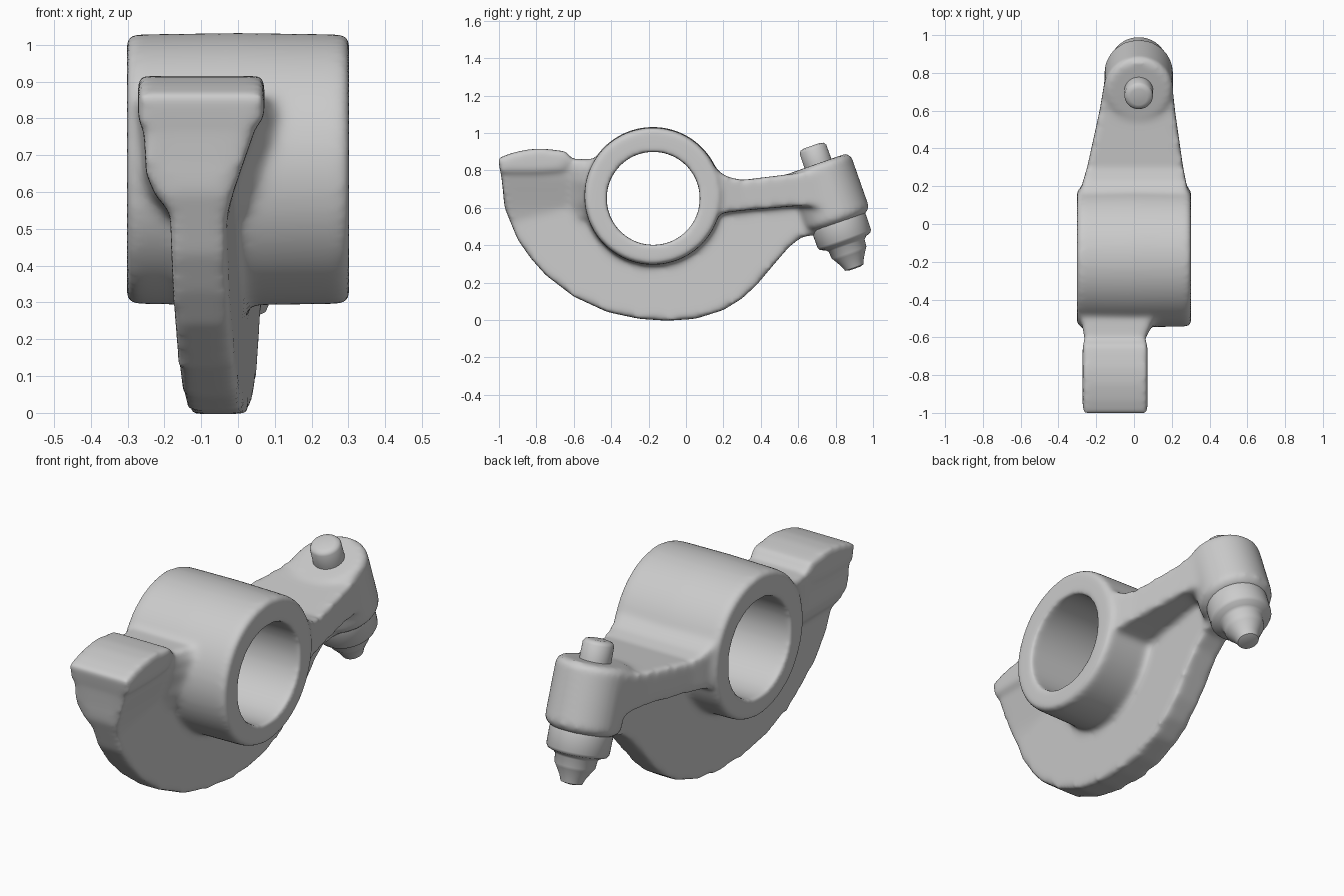
import bpy, bmesh, math
from mathutils import Vector

if "Cube" in bpy.data.objects:
    bpy.data.objects.remove(bpy.data.objects["Cube"])


def loft(name, loops):
    """Closed skin through a list of equal-length vertex loops, capped at both ends."""
    bm = bmesh.new()
    rings = [[bm.verts.new(p) for p in loop] for loop in loops]
    n = len(rings[0])
    for a, b in zip(rings, rings[1:]):
        for i in range(n):
            j = (i + 1) % n
            bm.faces.new((a[i], a[j], b[j], b[i]))
    bm.faces.new(rings[0])
    bm.faces.new(rings[-1])
    bmesh.ops.recalc_face_normals(bm, faces=bm.faces)
    mesh = bpy.data.meshes.new(name)
    bm.to_mesh(mesh)
    bm.free()
    ob = bpy.data.objects.new(name, mesh)
    bpy.context.collection.objects.link(ob)
    return ob


def turned(name, origin, axis, profile, sides=64):
    """Round part from (radius, distance along axis) pairs."""
    o, a = Vector(origin), Vector(axis).normalized()
    u = a.orthogonal().normalized()
    v = a.cross(u)
    ang = [2 * math.pi * i / sides for i in range(sides)]
    return loft(name, [[o + a * t + (u * math.cos(k) + v * math.sin(k)) * r
                        for k in ang] for r, t in profile])


def plate(name, outline, x_low, x_high):
    """Side-view outline (y, z) given thickness; x_low and x_high are functions of y."""
    return loft(name, [[(f(y), y, z) for y, z in outline] for f in (x_low, x_high)])


# Hub around the shaft
hub = turned("rocker_body", (0, -0.177, 0.662), (1, 0, 0),
             [(0.352, -0.302), (0.366, -0.285), (0.37, 0), (0.366, 0.285), (0.352, 0.302)], 96)

# Crescent web, running slightly diagonally from pad to socket
web_outline = [(-0.99, 0.80), (-0.97, 0.60), (-0.90, 0.43), (-0.83, 0.33), (-0.75, 0.24),
               (-0.60, 0.125), (-0.42, 0.042), (-0.25, 0.006), (-0.10, -0.004), (0.05, 0.006),
               (0.20, 0.053), (0.30, 0.115), (0.38, 0.19), (0.46, 0.285), (0.55, 0.39),
               (0.62, 0.445), (0.74, 0.46), (0.74, 0.68), (0.20, 0.66), (-0.17, 0.66),
               (-0.60, 0.78)]
mid = lambda y: -0.055 + 0.07 * (y + 0.15)
web = plate("web", web_outline, lambda y: mid(y) - 0.077, lambda y: mid(y) + 0.077)

# Contact pad with its curved top
pad = plate("pad", [(-1.005, 0.865), (-0.93, 0.893), (-0.85, 0.911), (-0.77, 0.916),
                    (-0.69, 0.908), (-0.64, 0.90), (-0.615, 0.865), (-0.66, 0.80),
                    (-0.80, 0.79), (-0.993, 0.79)],
            lambda y: -0.272, lambda y: 0.072)

# Neck joining pad, web and hub: z, left x, right x, front y
neck = loft("neck", [[(l, y, z), (r, y, z), (r, -0.62, z), (r + f, -0.45, z),
                      (l - 0.03, -0.45, z), (l, -0.62, z)]
                     for z, l, r, y, f in [(0.53, -0.17, -0.03, -0.935, 0.06),
                                           (0.59, -0.225, -0.015, -0.96, 0.11),
                                           (0.65, -0.25, 0.005, -0.972, 0.14),
                                           (0.75, -0.255, 0.04, -0.985, 0.13),
                                           (0.81, -0.26, 0.055, -0.993, 0.10),
                                           (0.86, -0.26, 0.055, -0.99, 0.06)]])

# Tapering arm: y, bottom z, top z, left x, right x
arm = loft("arm", [[(l, y, b), (r, y, b), (r, y, t), (l, y, t)]
                   for y, b, t, l, r in [(0.10, 0.55, 0.87, -0.285, 0.285),
                                         (0.16, 0.565, 0.805, -0.283, 0.283),
                                         (0.22, 0.575, 0.765, -0.272, 0.276),
                                         (0.30, 0.585, 0.748, -0.248, 0.26),
                                         (0.60, 0.61, 0.785, -0.182, 0.217),
                                         (0.76, 0.60, 0.825, -0.155, 0.20)]])

# Tilted socket at the end of the arm
tip, lean = (0.025, 0.90, 0.28), (0, -0.33, 0.944)
socket = turned("socket", tip, lean, [(0.15, 0.25), (0.182, 0.28), (0.182, 0.57), (0.16, 0.59)])

# Bore cutter
bore = turned("bore_cutter", (0, -0.175, 0.65), (1, 0, 0), [(0.249, -0.5), (0.249, 0.5)], 96)
bore.hide_render = True

# Fuse the casting, cut the bore and soften every join into a fillet
bpy.ops.object.select_all(action='DESELECT')
for ob in (hub, web, pad, neck, arm, socket):
    ob.select_set(True)
bpy.context.view_layer.objects.active = hub
bpy.ops.object.join()


def remesh():
    m = hub.modifiers.new("fuse", 'REMESH')
    m.mode, m.voxel_size, m.use_smooth_shade = 'VOXEL', 0.0125, True


remesh()
cut = hub.modifiers.new("bore", 'BOOLEAN')
cut.operation, cut.object, cut.solver = 'DIFFERENCE', bore, 'EXACT'
remesh()
soft = hub.modifiers.new("fillets", 'SMOOTH')
soft.factor, soft.iterations = 0.5, 14
for m in list(hub.modifiers):
    bpy.ops.object.modifier_apply(modifier=m.name)
bpy.data.objects.remove(bore)
bpy.ops.object.shade_smooth_by_angle(angle=math.radians(60))

# Adjuster screw: ball end and nut below the socket, stud above it
screw = turned("adjuster_screw", tip, lean,
               [(0.03, -0.006), (0.052, 0.0), (0.064, 0.03), (0.088, 0.07), (0.098, 0.085),
                (0.102, 0.125), (0.115, 0.138), (0.142, 0.148), (0.151, 0.163), (0.152, 0.24),
                (0.15, 0.30), (0.08, 0.40), (0.076, 0.60), (0.075, 0.67), (0.066, 0.684),
                (0.045, 0.69)], 48)
bpy.ops.object.select_all(action='DESELECT')
screw.select_set(True)
bpy.context.view_layer.objects.active = screw
bpy.ops.object.shade_smooth_by_angle(angle=math.radians(50))
